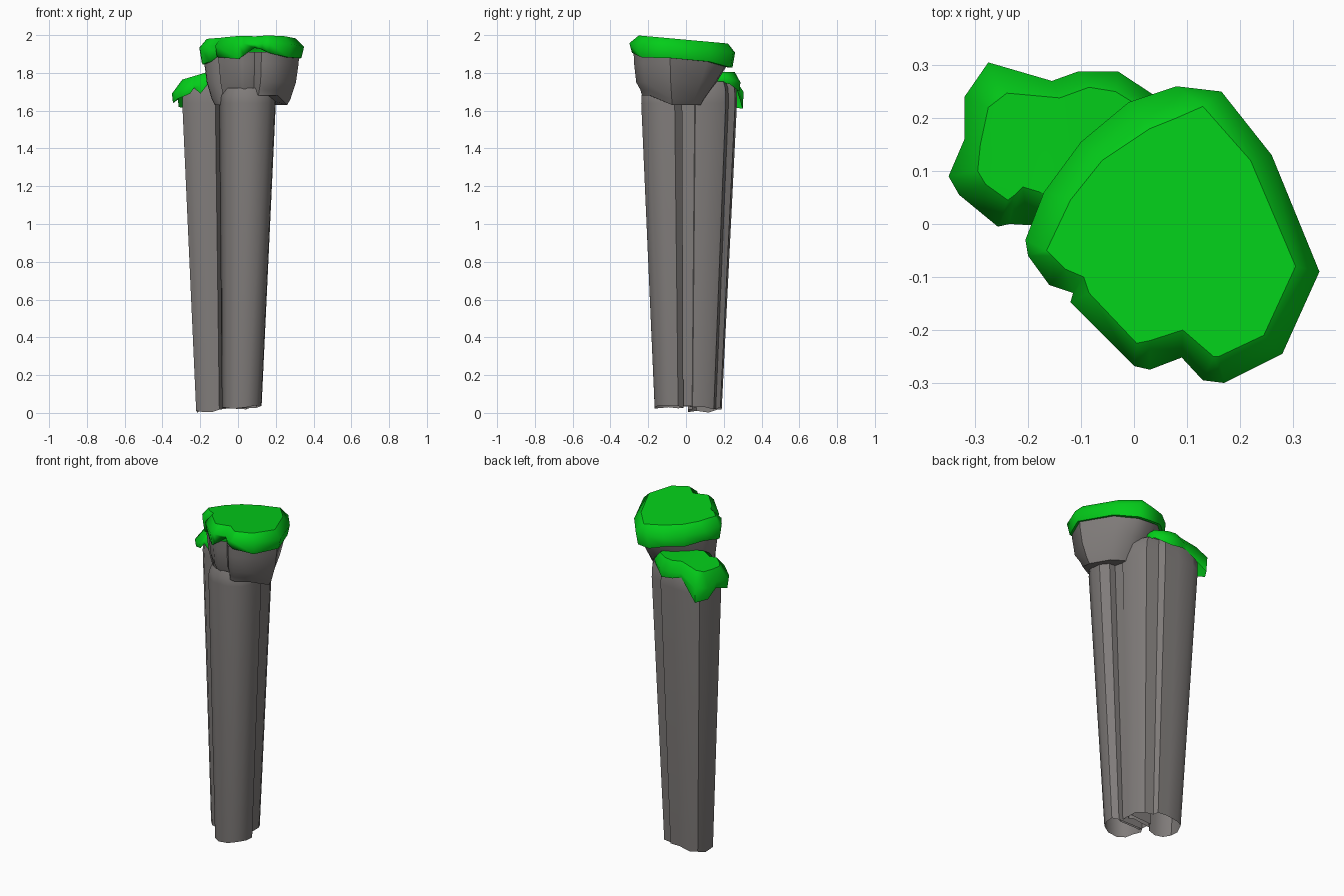
import bpy, bmesh, math, random
random.seed(4)


def material(name, rgb):
    m = bpy.data.materials.new(name)
    m.diffuse_color = (*rgb, 1)
    return m


ROCK = material("grey rock", (0.215, 0.2, 0.194))
GRASS = material("green grass", (0.001, 0.61, 0.01))


def loft(name, rings, mat, angle, top=True, bottom=False):
    """Skin a stack of equal-length point rings, bottom to top."""
    bm = bmesh.new()
    rows = [[bm.verts.new(p) for p in ring] for ring in rings]
    n = len(rows[0])
    for a, b in zip(rows, rows[1:]):
        for i in range(n):
            j = (i + 1) % n
            bm.faces.new((a[i], a[j], b[j], b[i]))
    caps = []
    if bottom:
        caps.append(bm.faces.new(rows[0][::-1]))
    if top:
        caps.append(bm.faces.new(rows[-1]))
        for e in caps[-1].edges:
            e.smooth = False
    bmesh.ops.recalc_face_normals(bm, faces=bm.faces)
    bmesh.ops.triangulate(bm, faces=caps)
    me = bpy.data.meshes.new(name)
    bm.to_mesh(me)
    bm.free()
    ob = bpy.data.objects.new(name, me)
    bpy.context.collection.objects.link(ob)
    me.materials.append(mat)
    bpy.ops.object.select_all(action='DESELECT')
    ob.select_set(True)
    bpy.context.view_layer.objects.active = ob
    bpy.ops.object.shade_smooth_by_angle(angle=math.radians(angle))
    return ob


def scaled(pts, f, z, c):
    return [(c[0] + (x - c[0]) * f, c[1] + (y - c[1]) * f, z) for x, y in pts]


def column(name, pts, top, foot_height):
    """Open-footed rock column tapering to a ragged foot."""
    foot = [(x * 0.7 - 0.015, y * 0.7, foot_height(x) + random.uniform(0, 0.02)) for x, y in pts]
    c = (sum(p[0] for p in pts) / len(pts), sum(p[1] for p in pts) / len(pts))
    rings = [foot, [(x, y, 1.64) for x, y in pts],
             scaled(pts, 0.98, top - 0.04, c), scaled(pts, 0.85, top, c)]
    return loft(name, rings, ROCK, 42, top=False)


# Rock columns
column("front_column", [(-0.08, -0.02), (-0.1, -0.06), (-0.085, -0.13), (-0.06, -0.2),
                        (0.0, -0.237), (0.09, -0.237), (0.16, -0.2), (0.195, -0.13),
                        (0.2, -0.06), (0.16, -0.02)], 1.72, lambda x: 0.022)
column("back_column", [(-0.295, 0.08), (-0.25, 0.03), (-0.18, 0.015), (-0.12, 0.015), (-0.1, 0.05),
                       (0.07, 0.05), (0.1, 0.03), (0.125, 0.05), (0.125, 0.14), (0.085, 0.21),
                       (0.01, 0.225), (-0.01, 0.26), (-0.1, 0.265), (-0.2, 0.27), (-0.26, 0.24),
                       (-0.285, 0.17)], 1.755, lambda x: 0.0 if x < -0.15 else 0.015)
column("core_column", [(-0.085, -0.06), (0.12, -0.06), (0.12, 0.08), (-0.085, 0.08)],
       1.7, lambda x: 0.025)

# Outline of the upper cap: outer rim and flat top
RIM = [(-0.205, -0.03), (-0.17, 0.06), (-0.1, 0.155), (-0.01, 0.23), (0.08, 0.26),
       (0.165, 0.25), (0.26, 0.13), (0.35, -0.09), (0.28, -0.245), (0.17, -0.3),
       (0.13, -0.295), (0.09, -0.252), (0.03, -0.275), (0.0, -0.268), (-0.12, -0.148),
       (-0.115, -0.13), (-0.16, -0.115), (-0.2, -0.06)]
FLAT = [(-0.165, -0.05), (-0.12, 0.045), (-0.06, 0.12), (0.03, 0.18), (0.08, 0.2),
        (0.13, 0.222), (0.22, 0.12), (0.305, -0.08), (0.245, -0.21), (0.16, -0.25),
        (0.15, -0.25), (0.092, -0.2), (0.03, -0.22), (0.005, -0.225), (-0.085, -0.13),
        (-0.095, -0.1), (-0.13, -0.085), (-0.155, -0.06)]
MID = (0.06, -0.02)


def head_ring(fx, front, back, z):
    """Rim outline squeezed separately to the sides, the front and the back."""
    return [(MID[0] + (x - MID[0]) * fx,
             MID[1] + (y - MID[1]) * (front if y < MID[1] else back),
             z + (0.05 if y < -0.2 and z < 1.7 else 0)) for x, y in RIM]


# Flared rock head under the upper cap, receding at the back
loft("rock_head", [head_ring(0.69, 0.76, 0.36, 1.63), head_ring(0.75, 0.79, 0.42, 1.66),
                   head_ring(0.85, 0.87, 0.65, 1.75), head_ring(0.9, 0.91, 0.87, 1.85),
                   head_ring(0.91, 0.92, 0.91, 1.91)], ROCK, 40, top=False, bottom=True)

# Upper grass cap, gently tilted, with an uneven lower edge
DROP = [0.08, 0.06, 0.07, 0.06, 0.08, 0.08, 0.06, 0.06, 0.07, 0.05,
        0.03, 0.02, 0.06, 0.08, 0.06, 0.05, 0.08, 0.09]


def tilt(y):
    return 1.998 - (y + 0.25) * 0.09


hem = [(x, y, tilt(y) - 0.045 - d) for (x, y, _), d in zip(scaled(RIM, 0.95, 0, MID), DROP)]
loft("upper_grass", [
    [(MID[0] + (x - MID[0]) * 0.93, MID[1] + (y - MID[1]) * 0.93, z) for x, y, z in hem],
    hem,
    [(x, y, tilt(y) - 0.045) for x, y in RIM],
    [(x, y, tilt(y)) for x, y in FLAT]], GRASS, 70)

# Lower grass cap: x, y, rim height, hem height, then x, y of the upper surface
EDGE = [(-0.35, 0.09, 1.69, 1.64, -0.295, 0.1), (-0.33, 0.055, 1.70, 1.66, -0.28, 0.075),
        (-0.257, -0.005, 1.72, 1.69, -0.238, 0.045), (-0.235, 0.0, 1.74, 1.72, -0.225, 0.055),
        (-0.2, -0.002, 1.73, 1.69, -0.21, 0.07), (-0.16, 0.0, 1.77, 1.74, -0.16, 0.055),
        (-0.06, 0.05, 1.79, 1.77, -0.07, 0.09), (0.05, 0.15, 1.79, 1.76, 0.02, 0.16),
        (0.05, 0.235, 1.77, 1.74, 0.03, 0.21), (-0.03, 0.288, 1.75, 1.70, -0.035, 0.25),
        (-0.105, 0.288, 1.75, 1.71, -0.085, 0.258), (-0.155, 0.27, 1.75, 1.72, -0.14, 0.238),
        (-0.275, 0.305, 1.70, 1.61, -0.24, 0.247), (-0.32, 0.24, 1.69, 1.62, -0.275, 0.22),
        (-0.32, 0.16, 1.70, 1.66, -0.29, 0.15)]
C2 = (-0.15, 0.15)
loft("lower_grass", [
    [(x, y, e[3]) for (x, y, _), e in zip(scaled([e[:2] for e in EDGE], 0.97, 0, C2), EDGE)],
    [e[:3] for e in EDGE],
    [(e[4], e[5], 1.805 + min(0, e[4] + 0.16) * 0.3) for e in EDGE]], GRASS, 70)
